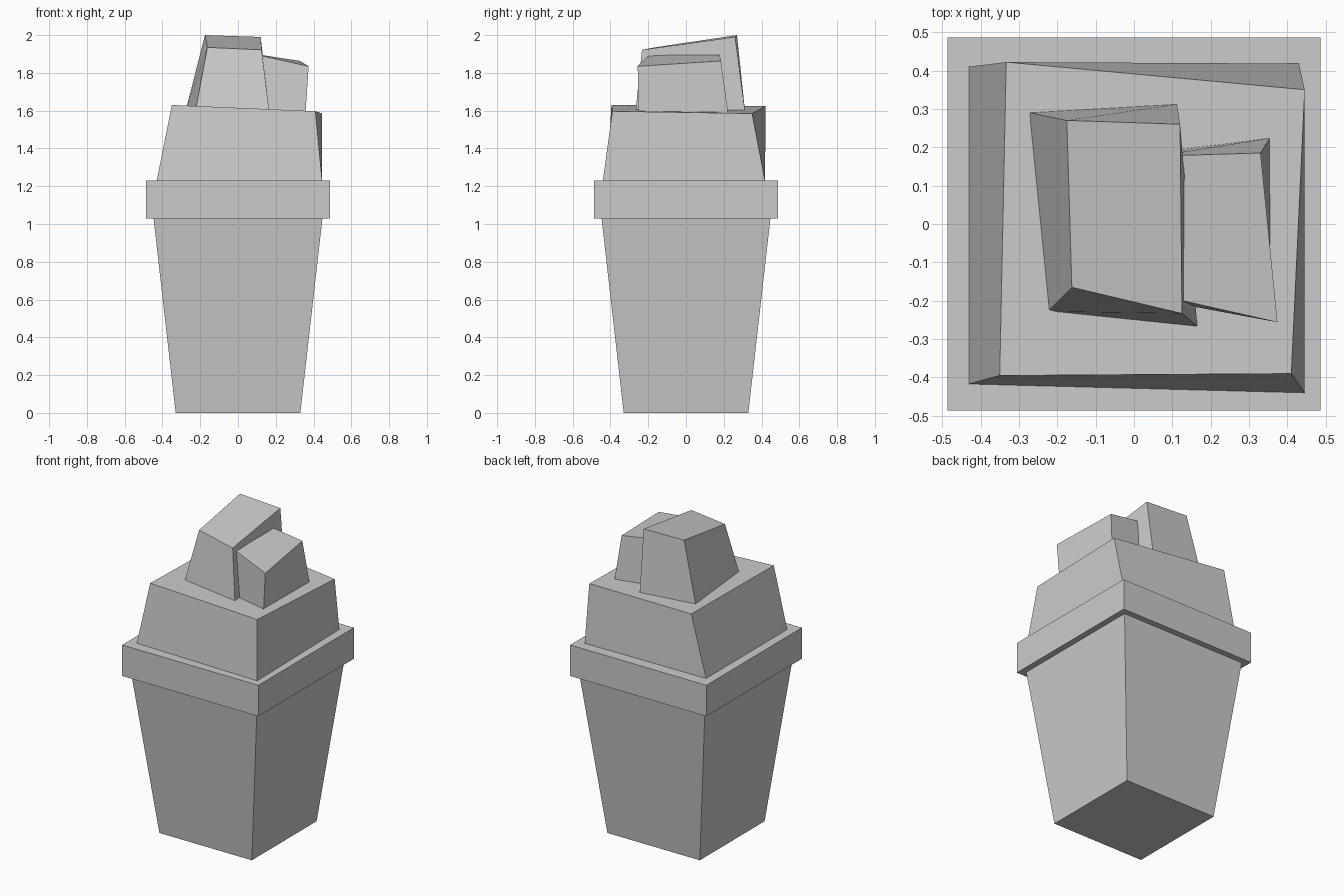
import bpy, bmesh


def block(name, bottom, top):
    """Six-sided block from two rings: front-left, front-right, back-right, back-left."""
    bm = bmesh.new()
    b = [bm.verts.new(p) for p in bottom]
    t = [bm.verts.new(p) for p in top]
    bm.faces.new(b[::-1])
    bm.faces.new(t)
    for i in range(4):
        j = (i + 1) % 4
        bm.faces.new((b[i], b[j], t[j], t[i]))
    bmesh.ops.recalc_face_normals(bm, faces=bm.faces)
    mesh = bpy.data.meshes.new(name)
    bm.to_mesh(mesh)
    bm.free()
    obj = bpy.data.objects.new(name, mesh)
    bpy.context.collection.objects.link(obj)
    return obj


def square(half, z):
    return [(-half, -half, z), (half, -half, z), (half, half, z), (-half, half, z)]


# Tapered cup and its rim
block("cup", square(0.33, 0), square(0.447, 1.03))
block("rim", square(0.486, 1.03), square(0.486, 1.23))

# Irregular lower chunk sitting on the rim
block("lower_chunk",
      [(-0.43, -0.417, 1.23), (0.445, -0.44, 1.23), (0.43, 0.418, 1.23), (-0.43, 0.41, 1.23)],
      [(-0.35, -0.395, 1.63), (0.41, -0.39, 1.597), (0.445, 0.35, 1.585), (-0.333, 0.422, 1.625)])

# Tall chunk on top
block("tall_chunk",
      [(-0.225, -0.228, 1.6), (0.165, -0.267, 1.6), (0.112, 0.312, 1.6), (-0.277, 0.291, 1.6)],
      [(-0.162, -0.165, 1.935), (0.125, -0.233, 1.922), (0.12, 0.26, 1.99), (-0.175, 0.27, 2.0)])

# Short chunk leaning against the tall one
block("short_chunk",
      [(0.1, -0.205, 1.58), (0.357, -0.25, 1.58), (0.354, 0.224, 1.58), (0.1, 0.192, 1.58)],
      [(0.06, -0.185, 1.905), (0.374, -0.256, 1.835), (0.33, 0.185, 1.863), (0.06, 0.177, 1.905)])
